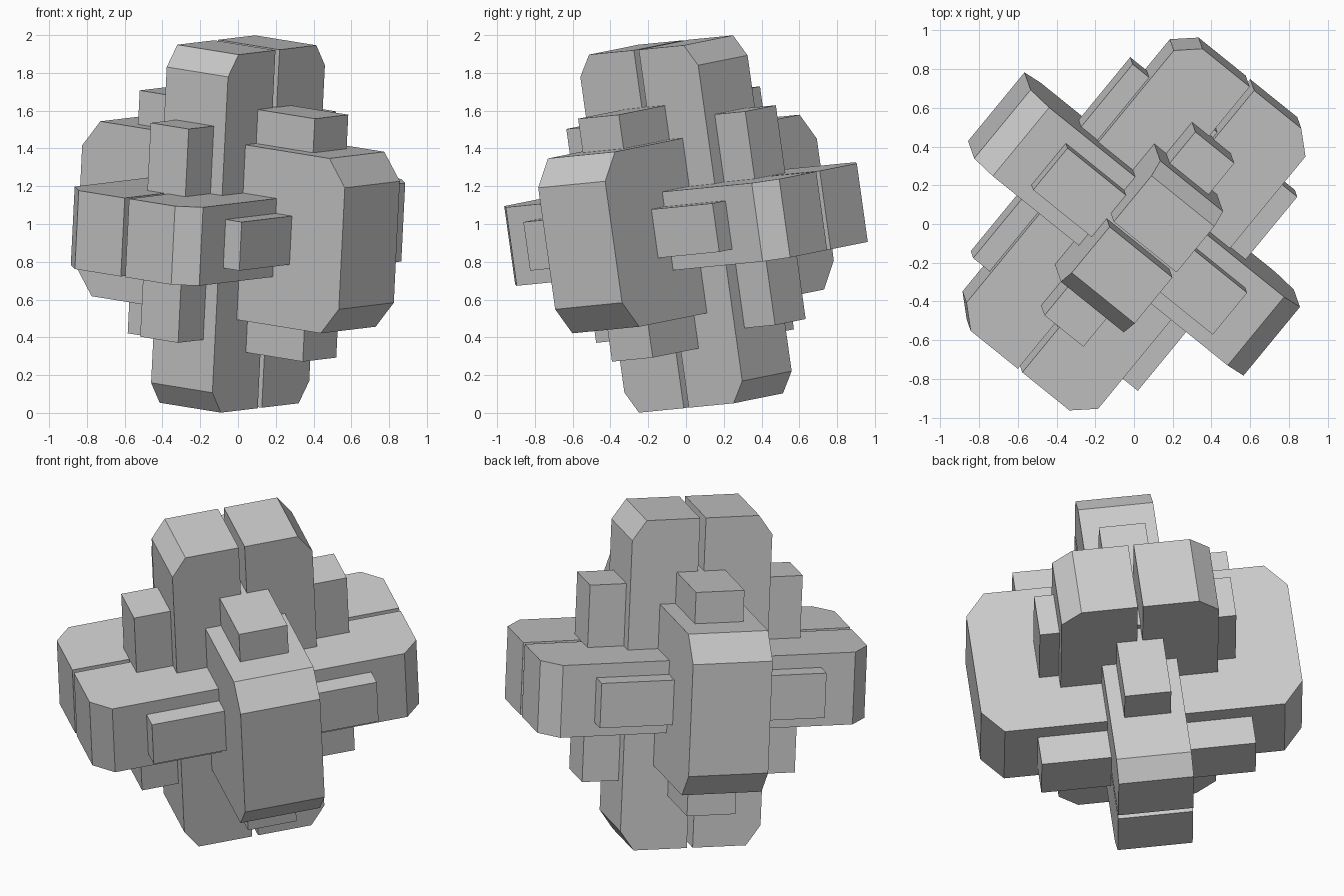
import bpy, bmesh
from mathutils import Vector, Matrix

if "Cube" in bpy.data.objects:
    bpy.data.objects.remove(bpy.data.objects["Cube"])

# Tilted frame of the whole puzzle: a, b horizontal-ish, w upright
w = Vector((0.049, -0.138, 0.989)).normalized()
a = Vector((0.777, -0.627, -0.12))
a = (a - w * a.dot(w)).normalized()
b = w.cross(a)
CENTRE = Vector((0, 0, 1))

grey = bpy.data.materials.new("plain grey")
grey.diffuse_color = (0.6, 0.6, 0.6, 1)
grey.use_nodes = True
grey.node_tree.nodes["Principled BSDF"].inputs["Base Color"].default_value = grey.diffuse_color


def prism(name, profile, long_ax, wide_ax, thin_ax, thick):
    """Extrude a (long, wide) outline by +-thick along the thin axis."""
    bm = bmesh.new()
    rings = [[bm.verts.new(CENTRE + long_ax * l + wide_ax * s + thin_ax * t)
              for l, s in profile] for t in (-thick, thick)]
    n = len(profile)
    bm.faces.new(rings[0])
    bm.faces.new(rings[1])
    for i in range(n):
        j = (i + 1) % n
        bm.faces.new((rings[0][i], rings[0][j], rings[1][j], rings[1][i]))
    bmesh.ops.recalc_face_normals(bm, faces=bm.faces)
    me = bpy.data.meshes.new(name)
    bm.to_mesh(me)
    bm.free()
    me.materials.append(grey)
    ob = bpy.data.objects.new(name, me)
    bpy.context.collection.objects.link(ob)


def octagon(end, end_w, side, side_w):
    return [(end, -end_w), (end, end_w), (side, side_w), (-side, side_w),
            (-end, end_w), (-end, -end_w), (-side, -side_w), (side, -side_w)]


def half(end, end_w, side, side_w, gap, s):
    """One half of the octagon on side s of a narrow central slit."""
    return [(end, s * gap), (end, s * end_w), (side, s * side_w),
            (-side, s * side_w), (-end, s * end_w), (-end, s * gap)]


def rect(l, s):
    return [(l, -s), (l, s), (-l, s), (-l, -s)]


# Solid key slab
prism("key_slab", octagon(0.90, 0.325, 0.785, 0.468), a, w, b, 0.23)

# Slabs split into two bars
for s, side in ((-1, "left"), (1, "right")):
    prism("upright_bar_" + side, half(0.958, 0.325, 0.845, 0.405, 0.017, s), w, b, a, 0.21)
    prism("level_bar_" + side, half(0.945, 0.33, 0.845, 0.44, 0.015, s), b, a, w, 0.21)

# Thin cross plates showing as small blocks in the corners
prism("key_cross_plate", rect(0.60, 0.65), a, w, b, 0.14)
prism("upright_cross_plate", rect(0.615, 0.572), b, w, a, 0.13)
prism("level_cross_plate", rect(0.55, 0.65), a, b, w, 0.13)
